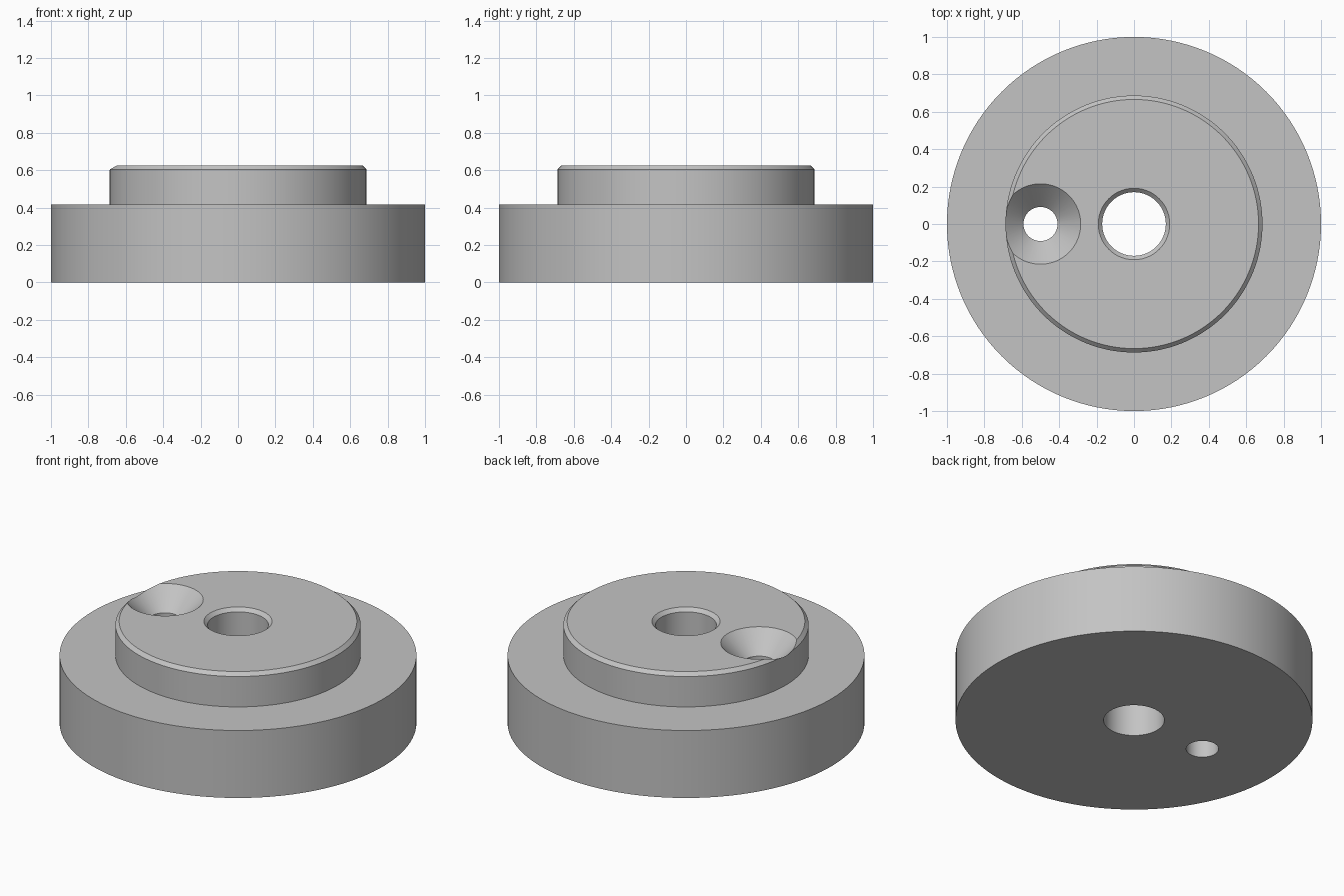
import bpy, bmesh, math
from mathutils import Vector

default = bpy.data.objects.get("Cube")
if default:
    bpy.data.objects.remove(default, do_unlink=True)

GREY = (0.55, 0.55, 0.55, 1.0)
steel = bpy.data.materials.new("plain_grey")
steel.use_nodes = True
steel.diffuse_color = GREY
for node in steel.node_tree.nodes:
    if node.type == 'BSDF_PRINCIPLED':
        node.inputs["Base Color"].default_value = GREY


def lathe(name, profile, steps=128):
    """Revolve a closed (radius, height) profile around the z axis."""
    bm = bmesh.new()
    verts = [bm.verts.new((r, 0, z)) for r, z in profile]
    edges = [bm.edges.new((a, b)) for a, b in zip(verts, verts[1:] + verts[:1])
             if a.co.x > 0 or b.co.x > 0]
    bmesh.ops.spin(bm, geom=verts + edges, cent=(0, 0, 0), axis=(0, 0, 1),
                   angle=math.tau, steps=steps, use_duplicate=False)
    bmesh.ops.remove_doubles(bm, verts=bm.verts[:], dist=0.0001)
    bmesh.ops.recalc_face_normals(bm, faces=bm.faces[:])
    mesh = bpy.data.meshes.new(name)
    bm.to_mesh(mesh)
    bm.free()
    mesh.materials.append(steel)
    obj = bpy.data.objects.new(name, mesh)
    bpy.context.collection.objects.link(obj)
    return obj


# Flange, raised boss and centre bore, with chamfered top edges
FLANGE_TOP, TOP, CHAMFER = 0.417, 0.626, 0.021
BOSS, BORE = 0.687, 0.17
body = lathe("flanged_disc", [
    (BORE, 0), (1, 0), (1, FLANGE_TOP), (BOSS, FLANGE_TOP),
    (BOSS, TOP - CHAMFER), (BOSS - CHAMFER, TOP),
    (BORE + CHAMFER, TOP), (BORE, TOP - CHAMFER)])

# Countersunk screw hole, offset to one side
HOLE, SINK, LIFT = 0.091, 0.215, 0.05
cutter = lathe("screw_hole_cutter", [
    (0, -LIFT), (HOLE, -LIFT), (HOLE, TOP - (SINK - HOLE)),
    (SINK + LIFT, TOP + LIFT), (0, TOP + LIFT)], steps=96)
cutter.location = Vector((-0.5, 0, 0))
cutter.hide_render = True

cut = body.modifiers.new("screw_hole", 'BOOLEAN')
cut.operation = 'DIFFERENCE'
cut.solver = 'EXACT'
cut.object = cutter

# Bake the cut, then discard the cutter
bpy.context.view_layer.update()
graph = bpy.context.evaluated_depsgraph_get()
finished = bpy.data.meshes.new_from_object(body.evaluated_get(graph))
body.modifiers.clear()
body.data = finished
bpy.data.objects.remove(cutter, do_unlink=True)

# Smooth round walls, crisp rims
finished.shade_smooth()
finished.set_sharp_from_angle(angle=math.radians(30))
